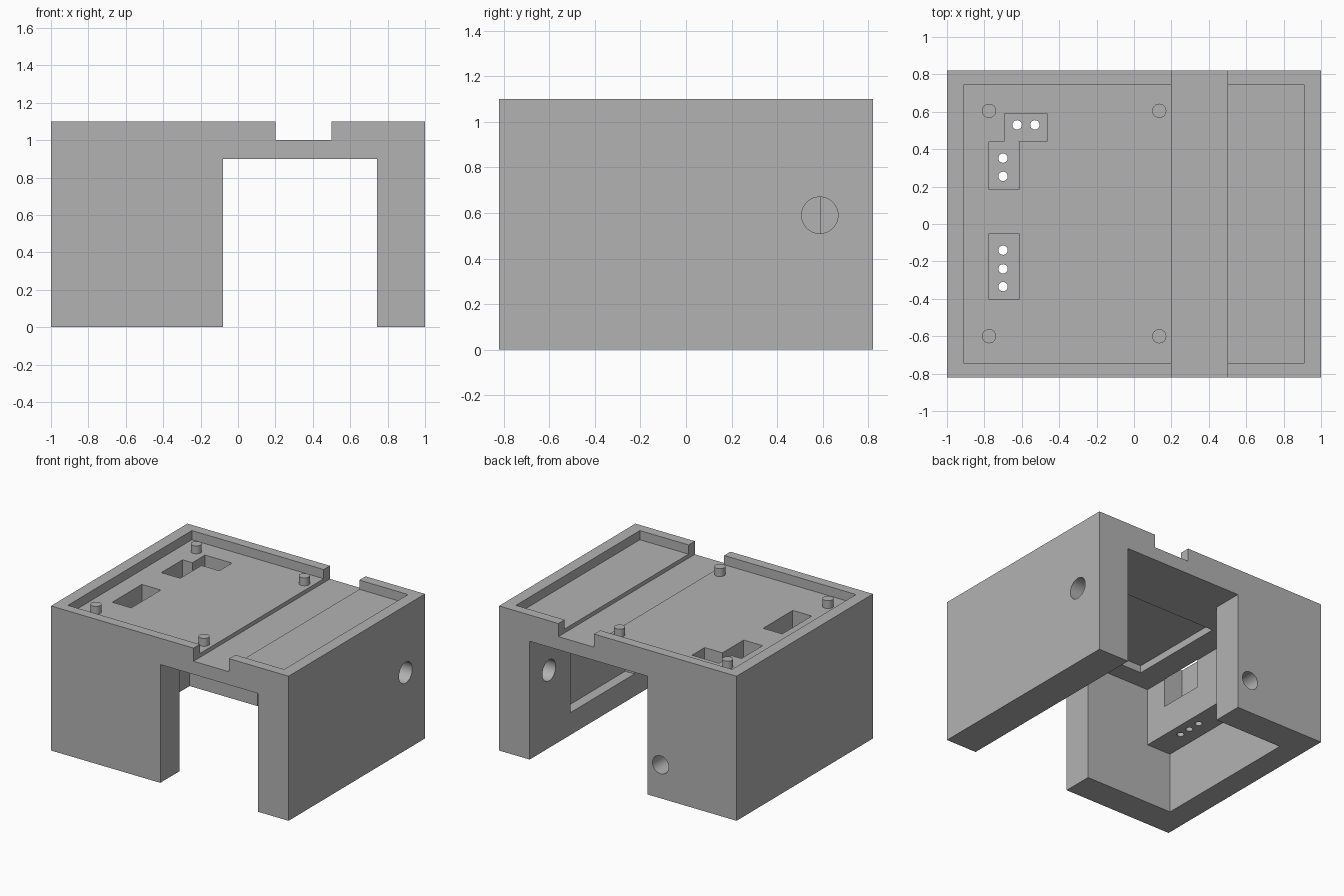
import bpy, bmesh
from math import cos, sin, tau

cube = bpy.data.objects.get("Cube")
if cube:
    bpy.data.objects.remove(cube)

grey = bpy.data.materials.new("plain_grey")
grey.use_nodes = True
colour = (0.45, 0.45, 0.45, 1)
grey.diffuse_color = colour
grey.node_tree.nodes["Principled BSDF"].inputs["Base Color"].default_value = colour


def prism(name, outline, low, high, axis="z"):
    """Closed outline extruded from low to high along an axis."""
    place = {"x": lambda a, b, d: (d, a, b),
             "y": lambda a, b, d: (a, d, b),
             "z": lambda a, b, d: (a, b, d)}[axis]
    bm = bmesh.new()
    ends = [[bm.verts.new(place(a, b, d)) for a, b in outline] for d in (low, high)]
    bm.faces.new(ends[0])
    bm.faces.new(ends[1])
    count = len(outline)
    for i in range(count):
        j = (i + 1) % count
        bm.faces.new((ends[0][i], ends[0][j], ends[1][j], ends[1][i]))
    bmesh.ops.recalc_face_normals(bm, faces=bm.faces)
    mesh = bpy.data.meshes.new(name)
    bm.to_mesh(mesh)
    bm.free()
    mesh.materials.append(grey)
    obj = bpy.data.objects.new(name, mesh)
    bpy.context.collection.objects.link(obj)
    return obj


def box(name, x0, x1, y0, y1, z0, z1):
    return prism(name, [(x0, y0), (x1, y0), (x1, y1), (x0, y1)], z0, z1)


def rod(name, a, b, radius, low, high, axis="z", sides=32):
    ring = [(a + radius * cos(tau * i / sides), b + radius * sin(tau * i / sides))
            for i in range(sides)]
    return prism(name, ring, low, high, axis)


def smooth(obj):
    bpy.ops.object.select_all(action="DESELECT")
    obj.select_set(True)
    bpy.context.view_layer.objects.active = obj
    bpy.ops.object.shade_smooth_by_angle(angle=0.6)


housing = box("housing", -1, 1, -0.82, 0.82, 0, 1.1)

cutters = [
    # tray and cross channel in the top
    box("tray_cut", -0.91, 0.91, -0.745, 0.745, 1.03, 1.3),
    box("channel_cut", 0.2, 0.5, -1, 1, 1.0, 1.3),
    # passage, wider behind the front wall
    box("passage_cut", -0.25, 0.742, -0.59, 1, -0.2, 0.9),
    box("front_arch_cut", -0.08, 0.742, -1, -0.5, -0.2, 0.9),
    # hollow in the wide side, with a stepped connector ledge above
    box("lower_hollow_cut", -0.82, -0.2, -0.59, 0.59, -0.2, 0.46),
    prism("upper_hollow_cut", [(-0.617, -0.59), (-0.2, -0.59), (-0.2, 0.59),
                               (-0.467, 0.59), (-0.467, 0.442), (-0.617, 0.442)], 0.3, 0.9),
    # shallow recess in the ceiling and the narrow leg
    box("inner_recess_cut", -0.43, 0.82, -0.44, 0.33, 0.17, 0.955),
    # connector pockets
    box("straight_pocket_cut", -0.775, -0.615, -0.405, -0.05, 0.685, 1.2),
    prism("bent_pocket_cut", [(-0.775, 0.185), (-0.615, 0.185), (-0.615, 0.44),
                              (-0.465, 0.44), (-0.465, 0.592), (-0.692, 0.592),
                              (-0.692, 0.44), (-0.775, 0.44)], 0.685, 1.2),
    # cable holes
    rod("side_hole_cut", 0.587, 0.59, 0.08, 0.6, 1.2, "x"),
    rod("back_hole_cut", -0.36, 0.255, 0.068, 0.5, 1.0, "y"),
]
# small contact holes through the ledge
contacts = [(-0.7, -0.335), (-0.7, -0.24), (-0.7, -0.14), (-0.7, 0.255),
            (-0.7, 0.352), (-0.625, 0.53), (-0.53, 0.53)]
cutters += [rod("contact_hole_cut", x, y, 0.025, 0.35, 0.8, sides=20) for x, y in contacts]

bpy.context.view_layer.objects.active = housing
for cutter in cutters:
    cut = housing.modifiers.new(cutter.name, "BOOLEAN")
    cut.operation = "DIFFERENCE"
    cut.solver = "EXACT"
    cut.object = cutter
    bpy.ops.object.modifier_apply(modifier=cut.name)
    bpy.data.objects.remove(cutter)
smooth(housing)

# locating pins on the tray floor
for x in (-0.775, 0.135):
    for y in (-0.6, 0.605):
        smooth(rod("locating_pin", x, y, 0.038, 1.02, 1.09, sides=24))
